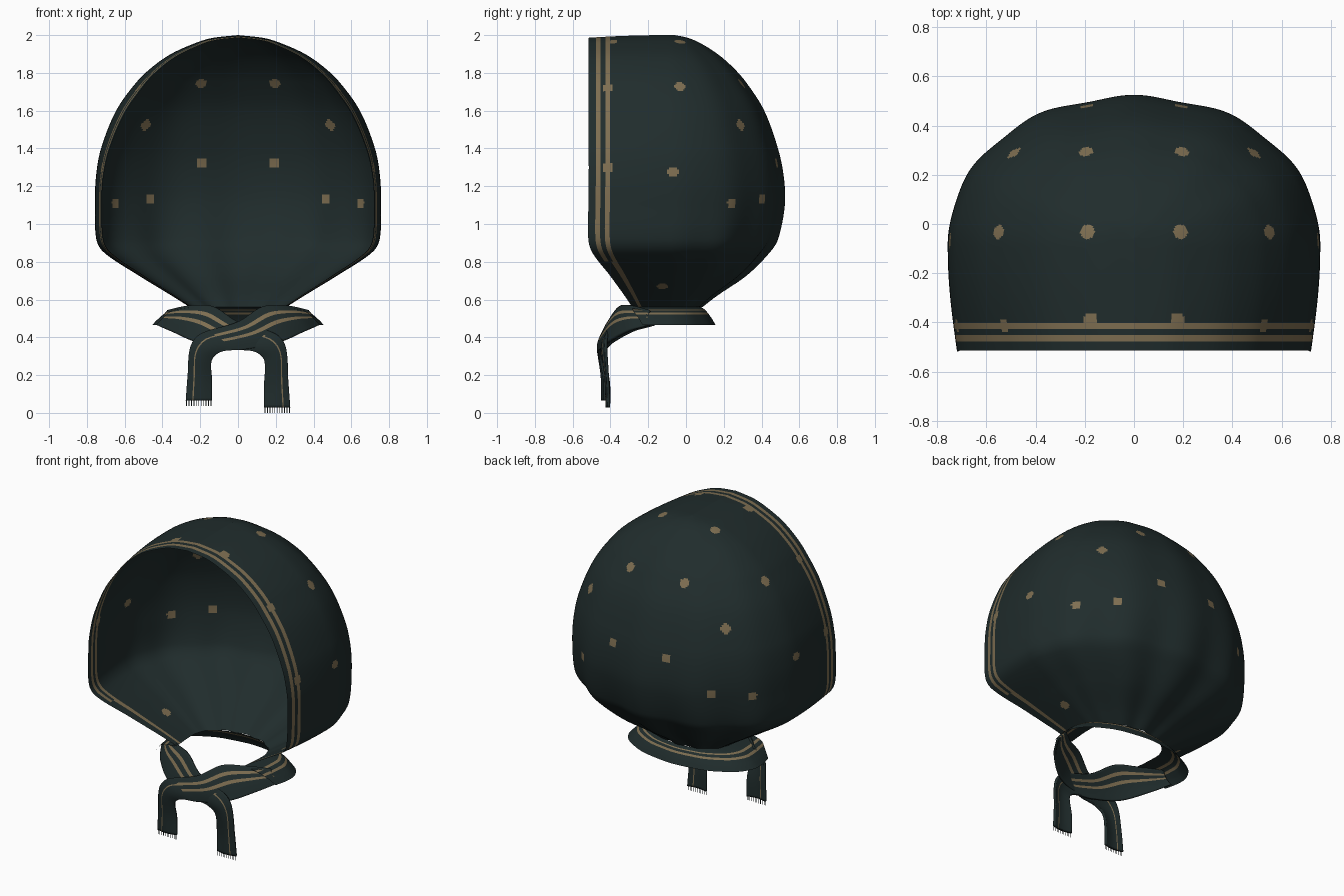
import bpy, math
from mathutils import Vector

if "Cube" in bpy.data.objects:
    bpy.data.objects.remove(bpy.data.objects["Cube"])


def material(name, rgb):
    m = bpy.data.materials.new(name)
    m.diffuse_color = (*rgb, 1)
    m.use_nodes = True
    m.node_tree.nodes["Principled BSDF"].inputs["Base Color"].default_value = m.diffuse_color
    return m


CLOTH = material("dark_teal_cloth", (0.0145, 0.0255, 0.0255))
TAN = material("tan_print", (0.21, 0.157, 0.083))


def spline(pts, n):
    """Catmull-Rom samples, evenly spread along the polyline length."""
    p = [Vector(q) for q in pts]
    dist = [0]
    for a, b in zip(p, p[1:]):
        dist.append(dist[-1] + (b - a).length)
    out = []
    for k in range(n + 1):
        d = dist[-1] * k / n
        i = max(j for j in range(len(p) - 1) if dist[j] <= d + 1e-9)
        h = dist[i + 1] - dist[i]
        t = (d - dist[i]) / h

        def slope(j):
            if j in (0, len(p) - 1):
                j2 = 1 if j == 0 else j - 1
                return (p[j2] - p[j]) / (dist[j2] - dist[j])
            return (p[j + 1] - p[j - 1]) / (dist[j + 1] - dist[j - 1])
        out.append(p[i] * (2*t**3 - 3*t*t + 1) + slope(i) * h * (t**3 - 2*t*t + t)
                   + p[i + 1] * (3*t*t - 2*t**3) + slope(i + 1) * h * (t**3 - t*t))
    return out


def grid_object(name, rows, rule):
    """Sheet from rows of points; rule(row, col, centre) is True for tan faces."""
    nc = len(rows[0])
    verts = [v for r in rows for v in r]
    faces, tan = [], []
    for i in range(len(rows) - 1):
        for j in range(nc - 1):
            f = (i*nc + j, i*nc + j + 1, (i+1)*nc + j + 1, (i+1)*nc + j)
            faces.append(f)
            tan.append(rule(i, j, (verts[f[0]] + verts[f[2]]) / 2))
    me = bpy.data.meshes.new(name)
    me.from_pydata(verts, [], faces)
    me.materials.append(CLOTH)
    me.materials.append(TAN)
    me.polygons.foreach_set("material_index", [int(t) for t in tan])
    me.polygons.foreach_set("use_smooth", [True] * len(faces))
    ob = bpy.data.objects.new(name, me)
    bpy.context.collection.objects.link(ob)
    return ob


FRONT, BACK = 33, 180       # columns on each straight side, and around the back


def section(z, w, b, f, pleat, power=2.0, drop=0.0, inset=0.05):
    """Open C-shaped level: straight sides from the front edge, round back."""
    w = max(w, 0.0)
    ym = min(-0.1, b - 0.04)
    side = []
    for k in range(FRONT):
        s = k / FRONT
        side.append((w * (1 - inset + inset * math.sin(s * math.pi / 2)),
                     f + (ym - f) * s, z - drop * (1 - s) ** 2))
    back = []
    for k in range(BACK + 1):
        a = math.pi * k / BACK
        c, s = math.cos(a), math.sin(a)
        g = (abs(c) ** power + abs(s) ** power) ** (-1 / power)
        g *= 1 + s * pleat * math.cos(12 * a)
        back.append((w * c * g, ym + (b - ym) * s * g, z))
    pts = side + back + [(-x, y, h) for x, y, h in reversed(side)]
    return [Vector(p) for p in pts]


# Hood: levels given as (height, half width, back y, front y)
levels = [(.56, .255, .08, -.285), (.62, .35, .155, -.325), (.73, .53, .31, -.405),
          (.85, .71, .43, -.497), (.92, .75, .475, -.517), (1.1, .757, .515, -.517),
          (1.25, .752, .512, -.515), (1.4, .725, .482, -.515), (1.6, .645, .41, -.515),
          (1.75, .538, .315, -.515), (1.83, .455, .245, -.515), (1.9, .355, .165, -.515),
          (1.96, .22, .07, -.515), (1.985, .135, .01, -.515), (2.0, 0, -.06, -.515)]
hood_rows = []
for z, w, b, f in spline(levels, 200):
    fade = max(0.0, min(1.0, (1.4 - z) / 0.7))
    high = max(0.0, min(1.0, (z - 1.2) / 0.5))
    hood_rows.append(section(min(z, 2.0), w, b, f, 0.008 + 0.03 * fade * fade,
                             2.12, 0.014 * high, 0.05 + 0.03 * high))

# Printed dots, mirrored left and right and snapped to the cloth
dots = [(.19, .31, 1.76), (.5, .29, 1.52), (.57, -.03, 1.74), (.19, -.03, 1.97),
        (.18, -.4, 1.98), (.54, -.41, 1.73), (.74, -.07, 1.27), (.72, -.41, 1.29),
        (.19, .49, 1.32), (.45, .39, 1.13), (.62, .21, 1.12), (.45, -.12, .65)]
cloth_points = [v for r in hood_rows[::2] for v in r[::2]]
snapped = []
for x, y, z in dots:
    for s in (1, -1):
        p = Vector((s * x, y, z))
        snapped.append(min(cloth_points, key=lambda v: (v - p).length_squared))

COLS = 2 * FRONT + BACK


def hood_print(i, j, c):
    edge = min(j, COLS - 1 - j)                  # edge stripes
    if edge in ((3, 4, 7, 8) if c.z > 0.8 else (6, 7, 8)):
        return True
    return any((c - d).length_squared < 0.030 ** 2 for d in snapped)


grid_object("hood", hood_rows, hood_print)

# Collar flaring out under the gathered neck
collar_levels = [(.465, .455, .155, -.23), (.50, .42, .135, -.25),
                 (.54, .365, .105, -.28), (.56, .255, .08, -.285)]
collar_rows = [section(z, w, b, f, 0.006) for z, w, b, f in spline(collar_levels, 24)]
grid_object("collar", collar_rows, lambda i, j, c: i in (9, 10, 14, 15))

# Crossed tie: paired upper and lower edge points from collar to hanging end
upper = [(.37, -.19, .54), (.25, -.29, .565), (.13, -.35, .56), (0, -.41, .48),
         (-.2, -.44, .415), (-.25, -.445, .35), (-.265, -.435, .2), (-.275, -.43, .065)]
lower = [(.43, -.19, .465), (.36, -.30, .435), (.22, -.41, .375), (.03, -.45, .335),
         (-.09, -.46, .325), (-.14, -.45, .28), (-.14, -.43, .18), (-.14, -.43, .065)]


def tie(name, side, shift, end):
    """side mirrors in x, shift moves back, end lowers the hanging tip."""
    def place(pts):
        return spline([(side * x, y + shift, z - (end if k > 5 else 0))
                       for k, (x, y, z) in enumerate(pts)], 70)
    rows = []
    for a, b in zip(place(upper), place(lower)):
        row = []
        for j in range(21):
            v = j / 20
            p = a.lerp(b, v)
            p.y -= 0.012 * math.sin(math.pi * v)     # soft bulge across the band
            row.append(p)
        rows.append(row if side > 0 else row[::-1])

    def stripes(i, j, c):
        j = j if side > 0 else 19 - j
        return j in ((4, 5, 9, 10) if i < 42 else (5,))
    ob = grid_object(name, rows, stripes)
    mod = ob.modifiers.new("thickness", "SOLIDIFY")
    mod.thickness = 0.014
    mod.offset = 0

    # Fringe threads along the hanging end
    verts, faces = [], []
    for k in range(11):
        x = side * (-.272 + .129 * k / 10)
        y, z = -.435 + shift, .07 - end
        n = len(verts)
        verts += [(x - .002, y, z), (x + .002, y, z),
                  (x + .002, y, z - .034), (x - .002, y, z - .034)]
        faces.append((n, n + 3, n + 2, n + 1))
    me = bpy.data.meshes.new(name + "_fringe")
    me.from_pydata(verts, [], faces)
    me.materials.append(CLOTH)
    fr = bpy.data.objects.new(name + "_fringe", me)
    bpy.context.collection.objects.link(fr)


tie("over_tie", 1, 0, 0)
tie("under_tie", -1, 0.022, 0.036)
